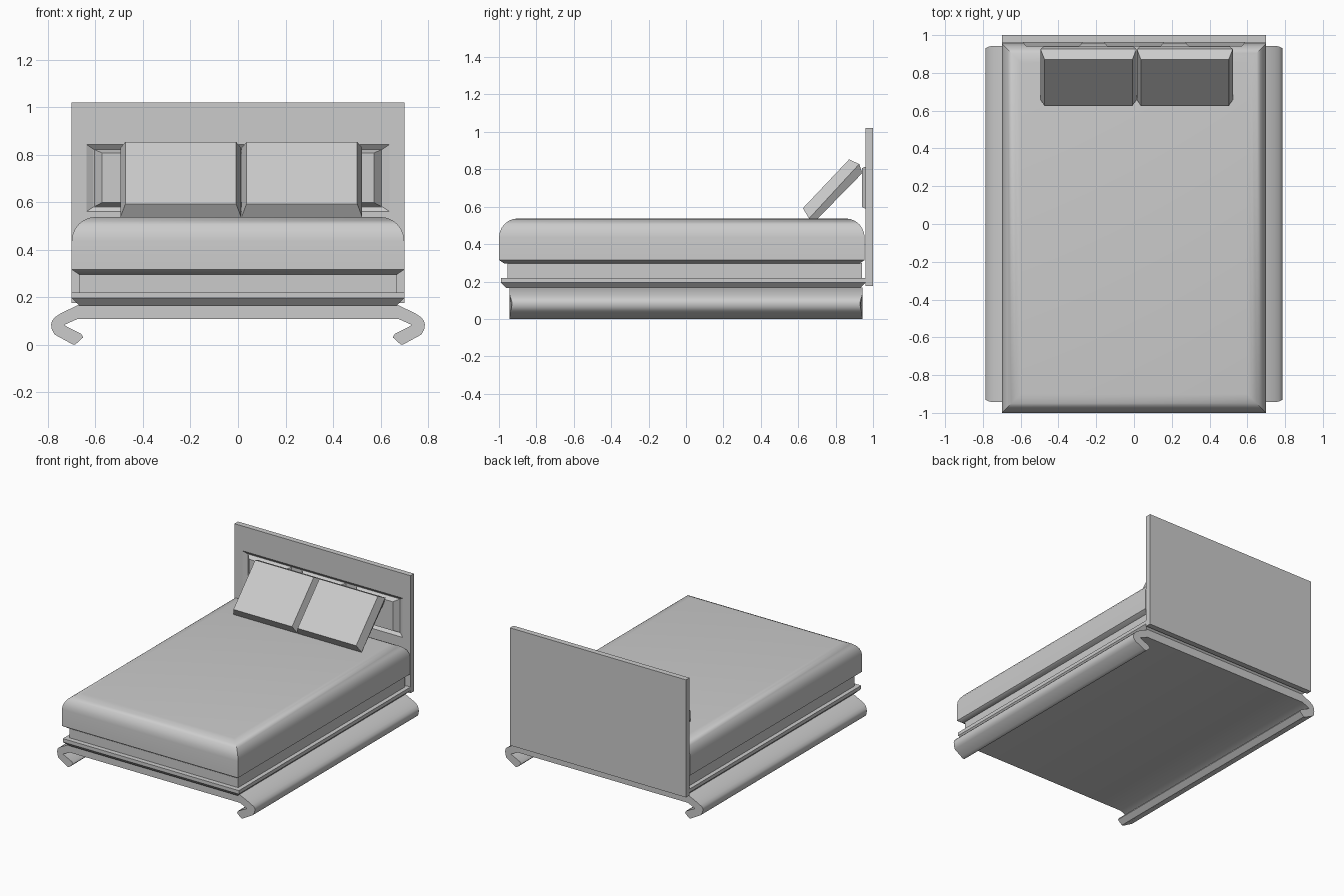
import bpy, bmesh, math

if "Cube" in bpy.data.objects:
    bpy.data.objects.remove(bpy.data.objects["Cube"])


def loft(name, rings, smooth=None):
    """Skin a list of equal-length closed rings and cap both ends."""
    bm = bmesh.new()
    loops = [[bm.verts.new(p) for p in r] for r in rings]
    n = len(loops[0])
    for a, b in zip(loops, loops[1:]):
        for i in range(n):
            j = (i + 1) % n
            bm.faces.new((a[i], a[j], b[j], b[i]))
    bm.faces.new(loops[0])
    bm.faces.new(loops[-1])
    bmesh.ops.recalc_face_normals(bm, faces=bm.faces)
    me = bpy.data.meshes.new(name)
    bm.to_mesh(me)
    bm.free()
    ob = bpy.data.objects.new(name, me)
    bpy.context.collection.objects.link(ob)
    if smooth:
        bpy.ops.object.select_all(action='DESELECT')
        ob.select_set(True)
        bpy.context.view_layer.objects.active = ob
        bpy.ops.object.shade_smooth_by_angle(angle=math.radians(smooth))
    return ob


def flat(hx, y0, y1, z, inset=0):
    """Horizontal rectangle."""
    x, a, b = hx - inset, y0 + inset, y1 - inset
    return [(-x, a, z), (x, a, z), (x, b, z), (-x, b, z)]


def upright(cx, hx, z0, z1, y):
    """Upright rectangle facing the front."""
    return [(cx - hx, y, z0), (cx + hx, y, z0), (cx + hx, y, z1), (cx - hx, y, z1)]


# Mattress: chamfered underside, rounded top with mitred corners
mattress = [(0.03, 0.295), (0, 0.315), (0, 0.435)]
for k in range(1, 7):
    t = math.radians(15 * k)
    mattress.append((0.10 * (1 - math.cos(t)), 0.435 + 0.102 * math.sin(t)))
loft("mattress", [flat(0.70, -1.0, 0.955, z, i) for i, z in mattress], 35)

# Box spring and frame slab
loft("box_spring", [flat(0.67, -0.955, 0.94, z) for z in (0.215, 0.30)])
loft("bed_slab", [flat(0.70, -0.99, 0.962, z, i)
                  for i, z in ((0.03, 0.165), (0, 0.195), (0, 0.22))])

# Sleigh base: curled profile run along the bed
half = [(0.67, 0.168), (0.745, 0.132), (0.768, 0.117), (0.782, 0.102),
        (0.787, 0.085), (0.784, 0.063), (0.772, 0.042), (0.71, 0.008),
        (0.697, 0.001), (0.685, 0.0), (0.652, 0.03), (0.66, 0.045),
        (0.733, 0.082), (0.675, 0.108)]
profile = half + [(-x, z) for x, z in reversed(half)]


def end(s):
    return [(x, s * (0.943 - 0.5 * max(0, abs(x) - 0.762)), z) for x, z in profile]


loft("sleigh_base", [end(-1), end(1)], 40)

# Headboard with a sloped recess, and three raised panels inside it
loft("headboard", [upright(0, 0.70, 0.175, 1.02, 1.0),
                   upright(0, 0.70, 0.175, 1.02, 0.96),
                   upright(0, 0.638, 0.56, 0.842, 0.96),
                   upright(0, 0.608, 0.58, 0.822, 0.977)])
for i, cx in enumerate((-0.43, 0, 0.43)):
    loft(f"headboard_panel_{i + 1}", [upright(cx, 0.176, 0.58, 0.822, 0.98),
                                      upright(cx, 0.142, 0.598, 0.806, 0.941)])

# Pillows: leaning slabs, widest at the middle seam
seams = [((0.625, 0.592), (0.872, 0.853), 0.233),
         ((0.658, 0.537), (0.926, 0.828), 0.254),
         ((0.705, 0.537), (0.943, 0.78), 0.233)]
for side, cx in (("left", -0.241), ("right", 0.269)):
    loft("pillow_" + side,
         [[(cx - h, *lo), (cx + h, *lo), (cx + h, *hi), (cx - h, *hi)]
          for lo, hi, h in seams])
